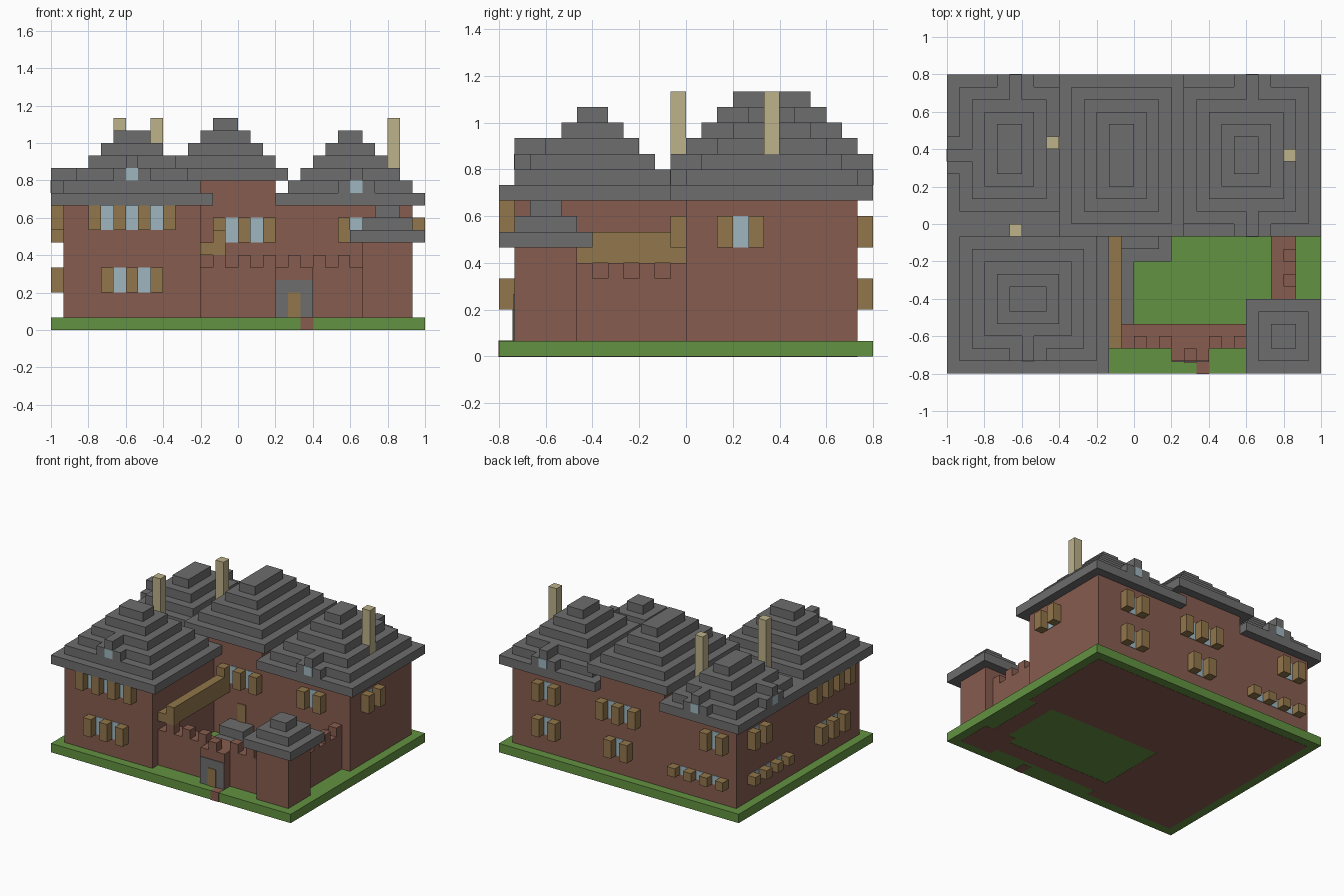
import bpy, bmesh
from mathutils import Vector

if "Cube" in bpy.data.objects:
    bpy.data.objects.remove(bpy.data.objects["Cube"])

U = 1 / 15  # one building block


def material(name, *rgb):
    m = bpy.data.materials.new(name)
    m.use_nodes = True
    m.diffuse_color = (*rgb, 1)
    m.node_tree.nodes["Principled BSDF"].inputs["Base Color"].default_value = (*rgb, 1)
    return m


SLATE = material("slate grey", .155, .155, .155)
GRASS = material("grass green", .122, .287, .052)
BRICK = material("brick brown", .245, .107, .078)
WOOD = material("wood tan", .285, .181, .070)
GLASS = material("pale blue glass", .345, .470, .520)
STONE = material("chimney cream", .510, .445, .255)


def build(name, mat, boxes):
    """Make one object of boxes given as x0, x1, y0, y1, z0, z1 in blocks."""
    bm = bmesh.new()
    for x0, x1, y0, y1, z0, z1 in boxes:
        verts = bmesh.ops.create_cube(bm, size=1)["verts"]
        for v in verts:
            v.co = Vector(((x0 + x1) / 2 + v.co.x * (x1 - x0) - 15,
                           (y0 + y1) / 2 + v.co.y * (y1 - y0) - 12,
                           (z0 + z1) / 2 + v.co.z * (z1 - z0))) * U
    mesh = bpy.data.meshes.new(name)
    bm.to_mesh(mesh)
    bm.free()
    mesh.materials.append(mat)
    ob = bpy.data.objects.new(name, mesh)
    bpy.context.collection.objects.link(ob)
    return ob


def stepped_roof(name, x0, x1, y0, y1, z, layers):
    build(name, SLATE, [(x0 + i, x1 - i, y0 + i, y1 - i, z + i, z + i + 1)
                        for i in range(layers)])


def on_wall(side, face, a0, a1, depth, z0, z1):
    """Box standing out by depth from a wall plane, spanning a0 to a1 along it."""
    lo, hi = (face - depth, face) if side in ("front", "left") else (face, face + depth)
    return (a0, a1, lo, hi, z0, z1) if side in ("front", "back") else (lo, hi, a0, a1, z0, z1)


def window_row(name, side, face, start, panes, z0, z1):
    """Glass panes with a thick shutter before, between and after them."""
    build(name + "_shutters", WOOD, [on_wall(side, face, start + 2 * i, start + 2 * i + 1, 1, z0, z1)
                                     for i in range(panes + 1)])
    build(name + "_glass", GLASS, [on_wall(side, face, start + 2 * i + 1, start + 2 * i + 2, .05, z0, z1)
                                   for i in range(panes)])


def dormer(name, side, edge, mid, z):
    """Small roof window: cheeks flush with one roof step, ridge on the next."""
    inner = edge + 1 if side in ("front", "left") else edge - 1
    deep = edge + 2 if side in ("front", "left") else edge - 2
    build(name + "_roof", SLATE, [
        on_wall(side, inner, mid - 1, mid + 2, 1, z, z + 1),
        on_wall(side, deep, mid, mid + 1, 2, z + 1, z + 2)])
    build(name + "_glass", GLASS, [on_wall(side, edge, mid, mid + 1, .04, z, z + 1)])


# Ground, floor below the house, and path
build("lawn", GRASS, [(0, 30, 0, 24, 0, 1)])
build("foundation", BRICK, [
    (1, 29, 12, 23, -.02, .5), (1, 12, 1, 12, -.02, .5), (25, 29, 1, 5, -.02, .5),
    (12, 25, 2, 4, -.02, .5), (26, 28, 5, 12, -.02, .5)])
build("path", BRICK, [(20, 21, -.03, 1.5, -.02, 1.03)])

# House walls
build("house_walls", BRICK, [
    (1, 29, 12, 23, 1, 10), (1, 12, 1, 12, 1, 10), (10, 18, 12, 23, 10, 12)])

# Roofs
stepped_roof("back_left_roof", 0, 10, 12, 24, 10, 5)
stepped_roof("front_wing_roof", 0, 13, 0, 12, 10, 6)
stepped_roof("middle_roof", 9, 19, 11, 24, 12, 5)
stepped_roof("back_right_roof", 18, 30, 11, 24, 10, 6)
dormer("front_wing_dormer", "front", 1, 6, 12)
dormer("right_front_dormer", "front", 11, 24, 11)
dormer("right_back_dormer", "back", 24, 24, 11)
dormer("left_back_dormer", "back", 24, 5, 11)
dormer("left_side_dormer", "left", 0, 17, 11)

# Chimneys
build("chimneys", STONE, [(x, x + 1, y, y + 1, 10, 17)
                          for x, y in ((8, 18), (5, 11), (27, 17))])

# Windows on the front faces
window_row("wing_front_upper", "front", 1, 3, 3, 8, 10)
window_row("wing_front_lower", "front", 1, 4, 2, 3, 5)
window_row("middle_front", "front", 12, 13, 2, 7, 9)
window_row("right_front", "front", 12, 23, 1, 7, 9)
# Windows on the right face
window_row("right_side", "right", 29, 14, 1, 7, 9)
# Windows on the back face
for z in (3, 7):
    window_row("right_back_%d" % z, "back", 23, 23, 1, z, z + 2)
window_row("middle_back_upper", "back", 23, 13, 2, 7, 9)
window_row("middle_back_lower", "back", 23, 14, 1, 3, 5)
window_row("left_back_upper", "back", 23, 2, 1, 7, 9)
window_row("left_back_lower", "back", 23, 2, 3, 3, 4)
# Windows on the left face
window_row("left_side_upper", "left", 1, 18, 1, 7, 9)
window_row("left_side_lower", "left", 1, 14, 3, 3, 4)
window_row("wing_left_upper", "left", 1, 3, 3, 8, 10)
window_row("wing_left_lower", "left", 1, 4, 2, 3, 5)

# Courtyard walls with battlements
walls = [(12, 25, 2, 4, 1, 5), (18, 21, 1, 2, 1, 5), (26, 28, 5, 12, 1, 5)]
teeth = [(x, x + 1, 2, 3, 5, 6) for x in range(13, 25, 2) if x != 19]
teeth += [(19, 20, 1, 2, 5, 6)]
teeth += [(27, 28, y, y + 1, 5, 6) for y in range(5, 12, 2)]
build("courtyard_walls", BRICK, walls)
build("battlements", BRICK, teeth)

# Gate
build("gate_surround", SLATE, [(18, 21, .93, 1, 1, 4)])
build("gate_door", WOOD, [(19, 20, .87, .94, 1, 3)])

# Corner turret
build("turret", BRICK, [(25, 29, 1, 5, 1, 7)])
stepped_roof("turret_roof", 24, 30, 0, 6, 7, 3)

# Balcony along the wing
build("balcony", WOOD, [(12, 14, 2, 12, 6, 7), (13, 14, 2, 12, 7, 8)])

# Courtyard steps and door
build("courtyard_steps", SLATE, [
    (14, 18, 9, 12, 1, 2), (14, 17, 10, 12, 2, 3), (14, 15, 4, 9, 1, 2)])
build("house_door", WOOD, [(15, 16, 11.9, 12, 1, 5)])
